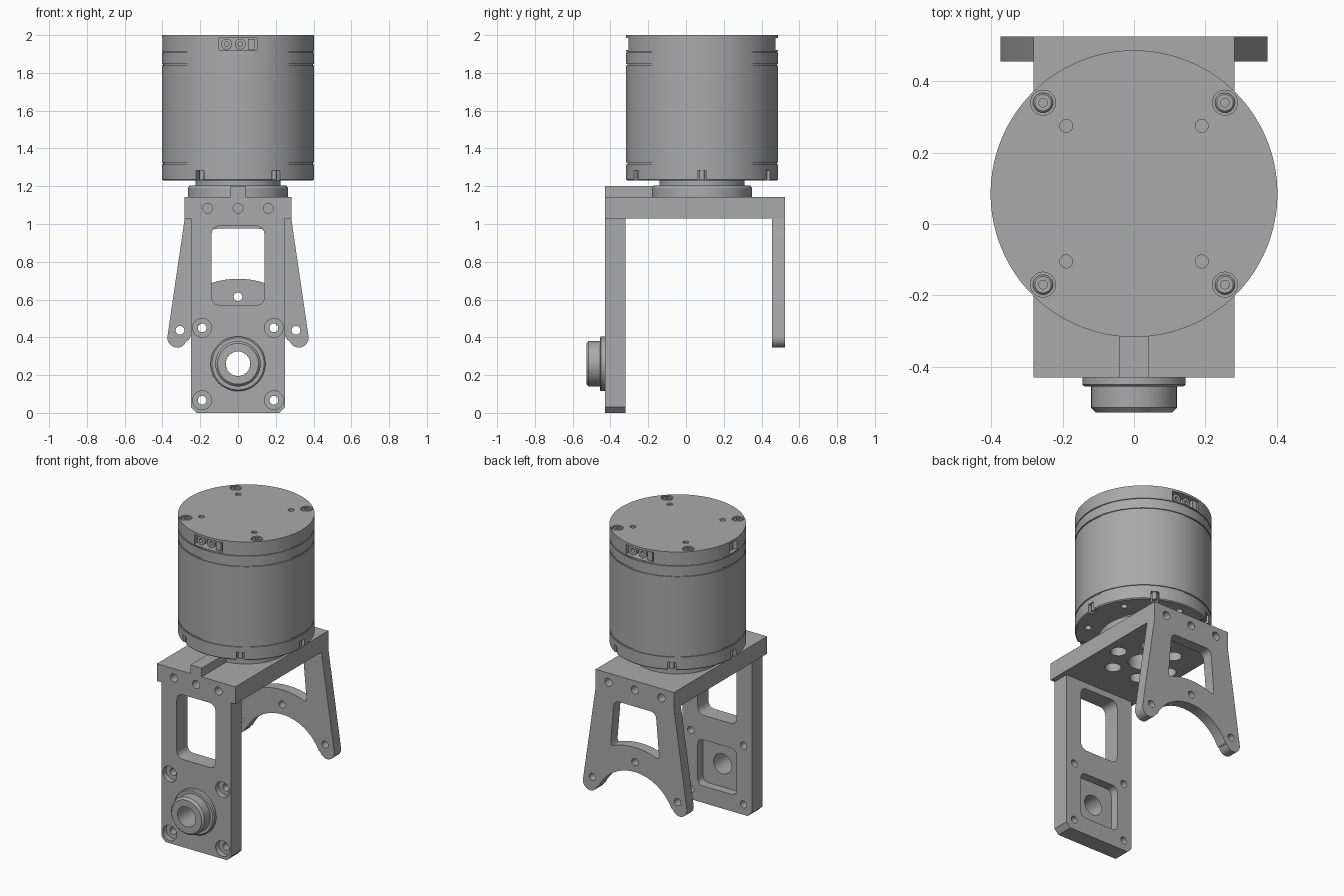
import bpy, bmesh
from math import sin, cos, pi, radians
from mathutils import Vector, Matrix

if "Cube" in bpy.data.objects:
    bpy.data.objects.remove(bpy.data.objects["Cube"])

grey = bpy.data.materials.new("machined grey")
grey.use_nodes = True
COLOUR = (0.4, 0.4, 0.4, 1)
grey.diffuse_color = COLOUR
grey.node_tree.nodes["Principled BSDF"].inputs["Base Color"].default_value = COLOUR

MY = 0.085      # motor axis, y
AXLE = 0.26     # axle height
FRONT = -0.43   # front face, y
BACK = 0.525    # back face, y


def finish(name, bm):
    bmesh.ops.remove_doubles(bm, verts=bm.verts, dist=1e-5)
    bmesh.ops.recalc_face_normals(bm, faces=bm.faces)
    me = bpy.data.meshes.new(name)
    bm.to_mesh(me)
    bm.free()
    me.materials.append(grey)
    ob = bpy.data.objects.new(name, me)
    bpy.context.collection.objects.link(ob)
    return ob


def activate(ob):
    bpy.ops.object.select_all(action='DESELECT')
    ob.select_set(True)
    bpy.context.view_layer.objects.active = ob


def smooth(*obs):
    for ob in obs:
        activate(ob)
        bpy.ops.object.shade_smooth_by_angle(angle=radians(30))


def prism(name, pts, a, b, axis='Y'):
    """Extrude an outline from a to b along y (outline in x, z) or z (outline in x, y)."""
    bm = bmesh.new()
    place = (lambda u, v, w: (u, w, v)) if axis == 'Y' else (lambda u, v, w: (u, v, w))
    face = bm.faces.new([bm.verts.new(place(u, v, a)) for u, v in pts])
    ext = bmesh.ops.extrude_face_region(bm, geom=[face])
    move = Vector(place(0, 0, b - a))
    bmesh.ops.translate(bm, vec=move, verts=[g for g in ext["geom"] if isinstance(g, bmesh.types.BMVert)])
    return finish(name, bm)


def lathe(name, profile, matrix, n=96):
    """Turn a closed (radius, height) profile around its axis."""
    bm = bmesh.new()
    rings = [[bm.verts.new((r * cos(2 * pi * i / n), r * sin(2 * pi * i / n), h)) for i in range(n)]
             for r, h in profile]
    for k, ring in enumerate(rings):
        nxt = rings[(k + 1) % len(rings)]
        if profile[k][0] == 0 and profile[(k + 1) % len(rings)][0] == 0:
            continue
        for i in range(n):
            j = (i + 1) % n
            bm.faces.new((ring[i], ring[j], nxt[j], nxt[i]))
    bm.transform(matrix)
    return finish(name, bm)


def arc(cx, cy, r, a0, a1, n=16):
    return [(cx + r * cos(radians(a0 + (a1 - a0) * i / n)),
             cy + r * sin(radians(a0 + (a1 - a0) * i / n))) for i in range(n + 1)]


def circle(cx, cy, r, n=32):
    return arc(cx, cy, r, 0, 360, n)[:-1]


def rect(x0, x1, y0, y1):
    return [(x0, y0), (x1, y0), (x1, y1), (x0, y1)]


def rounded(pts, radius, corners=None, n=6):
    """Round the chosen corners of an outline."""
    out = []
    for i, p in enumerate(pts):
        if corners is not None and i not in corners:
            out.append(p)
            continue
        p, q, s = Vector(p), Vector(pts[i - 1]), Vector(pts[(i + 1) % len(pts)])
        a = p + (q - p).normalized() * min(radius, (q - p).length * 0.8)
        b = p + (s - p).normalized() * min(radius, (s - p).length * 0.8)
        for k in range(n + 1):
            t = k / n
            out.append(tuple(a * (1 - t) ** 2 + p * 2 * t * (1 - t) + b * t * t))
    return out


def cut(ob, pts, a, b, axis='Y', turn=None):
    tool = prism("cutter", pts, a, b, axis)
    if turn:
        tool.data.transform(turn)
    mod = ob.modifiers.new("cut", 'BOOLEAN')
    mod.operation, mod.solver, mod.object = 'DIFFERENCE', 'EXACT', tool
    activate(ob)
    bpy.ops.object.modifier_apply(modifier=mod.name)
    bpy.data.objects.remove(tool)


def around(angle):
    return Matrix.Translation((0, MY, 0)) @ Matrix.Rotation(radians(angle), 4, 'Z')


UP = Matrix.Translation((0, MY, 0))

# Top plate of the bracket, with screw holes front and back and a bolt circle
plate = prism("top_plate", rect(-0.282, 0.282, FRONT, BACK), 1.03, 1.143, 'Z')
cut(plate, circle(0, MY, 0.09, 48), 1, 1.2, 'Z')
for k in range(6):
    cut(plate, circle(0.19, 0, 0.048), 1, 1.2, 'Z', around(60 * k))
for s in (-1, 0, 1):
    cut(plate, circle(s * 0.16, 1.083, 0.026), FRONT - 0.1, FRONT + 0.06)
    cut(plate, circle(s * 0.19, 1.083, 0.026), BACK - 0.06, BACK + 0.1)
rib = prism("plate_rib", rect(-0.04, 0.04, FRONT, MY - 0.24), 1.14, 1.2, 'Z')

# Front leg: window, counterbored holes, axle bore and rear pocket
c = 0.03
leg = prism("front_leg", [(-0.25 + c, 0), (0.25 - c, 0), (0.25, c), (0.25, 1.03), (-0.25, 1.03), (-0.25, c)],
            FRONT, -0.32)
cut(leg, rounded(rect(-0.14, 0.14, 0.57, 0.99), 0.05), -0.6, -0.2)
cut(leg, circle(0, AXLE, 0.065), -0.6, -0.2)
cut(leg, rounded(rect(-0.14, 0.14, AXLE - 0.15, AXLE + 0.15), 0.04), -0.375, -0.2)
for x in (-0.19, 0.19):
    for z in (0.067, 0.45):
        cut(leg, circle(x, z, 0.05), -0.6, FRONT + 0.035)
        cut(leg, circle(x, z, 0.023), -0.6, -0.2)

# Axle boss on the front leg
boss = lathe("axle_boss", [(0.065, -0.01), (0.145, -0.01), (0.145, 0.02), (0.138, 0.026), (0.12, 0.026),
                           (0.12, 0.085), (0.108, 0.098), (0.065, 0.098)],
             Matrix.Translation((0, FRONT, AXLE)) @ Matrix.Rotation(pi / 2, 4, 'X'), 64)

# Back leg: splayed fork with an arch around the axle line
half = [(0.282, 1.03)] + arc(0.322, 0.398, 0.052, 8, -160) + arc(0, AXLE, 0.29, 26, 90)
fork = prism("back_leg", half + [(-x, z) for x, z in half[-2::-1]], 0.455, BACK)
window = arc(0, AXLE, 0.45, 67, 113) + [(-0.15, 0.975), (0.15, 0.975)]
last = len(window) - 1
cut(fork, rounded(window, 0.04, (last - 1, last, 0, last - 2)), 0.3, 0.7)
for x, z in ((-0.307, 0.437), (0, 0.615), (0.307, 0.437)):
    cut(fork, circle(x, z, 0.023), 0.3, 0.7)

# Output flange between plate and motor
flange = lathe("output_flange", [(0, 1.143), (0.265, 1.143), (0.265, 1.19), (0.255, 1.205), (0.225, 1.205),
                                 (0.225, 1.24), (0, 1.24)], UP)

# Motor body with shallow seam grooves and six notches in the lower rim
R, g = 0.402, 0.006
profile = [(0, 1.23), (R - 0.006, 1.23), (R, 1.236)]
for z in (1.322, 1.845):
    profile += [(R, z - g), (R - g, z - g), (R - g, z + g / 2), (R, z + g / 2)]
profile += [(R, 1.908), (0, 1.908)]
body = lathe("motor_body", profile, UP, 128)
for k in range(6):
    cut(body, rect(R - 0.035, R + 0.05, -0.024, 0.024), 1.2, 1.282, 'Z', around(60 * k))
    cut(body, circle(0.33, 0, 0.02, 16), 1.2, 1.26, 'Z', around(60 * k + 30))
    lug = prism("notch_lug", circle(R - 0.022, 0, 0.015, 16), 1.235, 1.285, 'Z')
    lug.data.transform(around(60 * k))
    smooth(lug)

# Motor cap with connector openings, screw recesses and small holes
cap = lathe("motor_cap", [(0, 1.908), (R - g, 1.908), (R - g, 1.914), (R, 1.914), (R, 2.0), (0, 2.0)], UP, 128)
for a in (-90, 90):
    cut(cap, rect(R - 0.09, R + 0.1, -0.1, 0.1), 1.92, 1.985, 'Z', around(a))
cut(cap, rect(R - 0.06, R + 0.1, -0.04, 0.04), 1.92, 1.985, 'Z', around(180))
for sx in (-1, 1):
    for sy in (-1, 1):
        cut(cap, circle(sx * 0.255, MY + sy * 0.255, 0.035), 1.985, 2.1, 'Z')
        cut(cap, circle(sx * 0.19, MY + sy * 0.19, 0.018), 1.99, 2.1, 'Z')
        screw = lathe("cap_screw", [(0, 1.98), (0.028, 1.98), (0.028, 1.993), (0.023, 1.998), (0.012, 1.998),
                                    (0.012, 1.988), (0, 1.988)],
                      Matrix.Translation((sx * 0.255, MY + sy * 0.255, 0)), 24)
        smooth(screw)

# Connectors: two round sockets and a narrow block in each wide opening
for a in (-90, 90):
    for y in (-0.06, 0.012):
        pin = lathe("connector_socket", [(0.012, 0), (0.029, 0), (0.029, 0.07), (0.012, 0.07)],
                    around(a) @ Matrix.Translation((R - 0.092, y, 1.952)) @ Matrix.Rotation(pi / 2, 4, 'Y'), 24)
        smooth(pin)
    block = prism("connector_block", rect(R - 0.092, R - 0.015, 0.052, 0.09), 1.925, 1.98, 'Z')
    block.data.transform(around(a))
side = prism("side_connector", rect(R - 0.065, R - 0.02, -0.022, 0.022), 1.925, 1.975, 'Z')
side.data.transform(around(180))

smooth(plate, leg, boss, fork, flange, body, cap)
